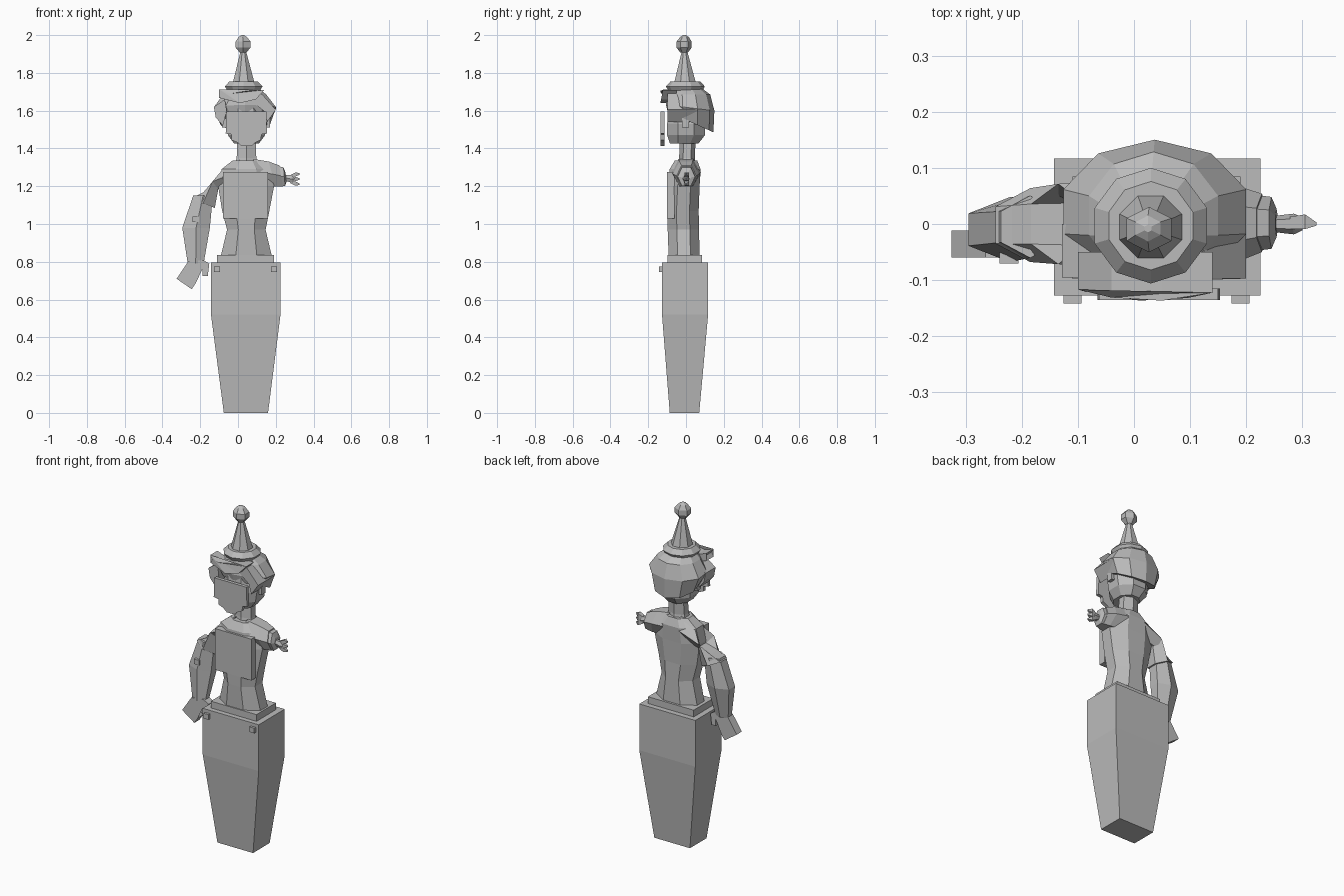
import bpy, bmesh, math
from mathutils import Vector

grey = bpy.data.materials.new("plain grey")
grey.diffuse_color = (0.5, 0.5, 0.5, 1)


def finish(name, bm):
    bmesh.ops.recalc_face_normals(bm, faces=bm.faces)
    mesh = bpy.data.meshes.new(name)
    bm.to_mesh(mesh)
    bm.free()
    mesh.materials.append(grey)
    obj = bpy.data.objects.new(name, mesh)
    bpy.context.collection.objects.link(obj)
    return obj


def loft(name, rows, n=8):
    """Skin rings given as (x, y, z, half_u, half_v, angle in xz plane, tilt along y)."""
    bm = bmesh.new()
    k = 1 / math.cos(math.pi / n)
    rings = []
    for row in rows:
        x, y, z, ru, rv, ang, tilt = (tuple(row) + (0, 0))[:7]
        a = math.radians(ang)
        u = Vector((math.cos(a), 0, math.sin(a))) * ru * k
        v = Vector((0, 1, tilt)) * rv * k
        ring = []
        for i in range(n):
            t = 2 * math.pi * (i + 0.5) / n
            ring.append(bm.verts.new(Vector((x, y, z)) + u * math.cos(t) + v * math.sin(t)))
        rings.append(ring)
    for a, b in zip(rings, rings[1:]):
        for i in range(n):
            j = (i + 1) % n
            bm.faces.new((a[i], a[j], b[j], b[i]))
    bm.faces.new(rings[0])
    bm.faces.new(rings[-1])
    return finish(name, bm)


def prism(name, outline, y0, y1, bend=0.0):
    """Extrude an xz outline from y0 to y1, optionally curving the front backwards."""
    bm = bmesh.new()
    front = [bm.verts.new((x, y0 + bend * (x - 0.03) ** 2, z)) for x, z in outline]
    back = [bm.verts.new((x, y1, z)) for x, z in outline]
    bm.faces.new(front)
    bm.faces.new(back)
    for i in range(len(outline)):
        j = (i + 1) % len(outline)
        bm.faces.new((front[i], front[j], back[j], back[i]))
    bmesh.ops.triangulate(bm, faces=[f for f in bm.faces if len(f.verts) > 4])
    return finish(name, bm)


def box(name, x0, x1, y0, y1, z0, z1):
    return prism(name, [(x0, z0), (x1, z0), (x1, z1), (x0, z1)], y0, y1)


# Tapered pedestal with top slab and two knobs
loft("pedestal", [(0.042, -0.008, 0, 0.117, 0.078),
                  (0.041, -0.005, 0.52, 0.184, 0.122),
                  (0.041, -0.005, 0.795, 0.184, 0.122)], 4)
box("pedestal_slab", -0.11, 0.19, -0.098, 0.085, 0.79, 0.835)
for side, x in (("left", -0.11), ("right", 0.19)):
    box("knob_" + side, x - 0.016, x + 0.016, -0.142, -0.125, 0.745, 0.775)

# Torso and neck
loft("torso", [(0.044, -0.01, 0.83, 0.135, 0.082),
               (0.044, -0.014, 0.97, 0.102, 0.083),
               (0.041, -0.016, 1.07, 0.125, 0.083),
               (0.043, -0.01, 1.2, 0.148, 0.082),
               (0.043, -0.005, 1.29, 0.13, 0.082),
               (0.045, 0.0, 1.335, 0.075, 0.06)])
loft("neck", [(0.045, 0.005, 1.29, 0.068, 0.045),
              (0.045, 0.005, 1.35, 0.052, 0.036),
              (0.045, 0.01, 1.46, 0.048, 0.036)], 6)
box("shirt_panel", -0.08, 0.158, -0.1, -0.06, 1.03, 1.275)

# Hanging arm, sleeve, hand and button
loft("left_sleeve", [(-0.01, 0, 1.275, 0.07, 0.068, 75),
                     (-0.135, 0, 1.225, 0.075, 0.062, 50),
                     (-0.185, -0.002, 1.11, 0.067, 0.057, -22)], 6)
loft("left_arm", [(-0.185, -0.005, 1.15, 0.052, 0.048),
                  (-0.222, -0.01, 0.98, 0.073, 0.05),
                  (-0.224, -0.032, 0.79, 0.042, 0.028)], 6)
prism("left_hand", [(-0.265, 0.80), (-0.325, 0.71), (-0.245, 0.655), (-0.222, 0.69),
                    (-0.255, 0.735), (-0.232, 0.775), (-0.187, 0.765), (-0.187, 0.725),
                    (-0.16, 0.725), (-0.152, 0.79), (-0.185, 0.81)], -0.06, -0.012)
box("arm_button", -0.24, -0.206, -0.07, -0.04, 1.01, 1.04)

# Short sleeve, broken arm stump and split end
loft("right_sleeve", [(0.10, 0, 1.275, 0.072, 0.068, 105),
                      (0.18, 0, 1.265, 0.068, 0.06, 105),
                      (0.228, 0.002, 1.255, 0.056, 0.045, 100)], 6)
loft("right_stump", [(0.20, 0.002, 1.255, 0.055, 0.045, 95),
                     (0.245, 0.002, 1.25, 0.05, 0.04, 95),
                     (0.254, 0.002, 1.247, 0.025, 0.022, 95)], 6)
loft("broken_shaft", [(0.245, 0, 1.245, 0.016, 0.012, 95),
                      (0.285, 0, 1.238, 0.02, 0.016, 95),
                      (0.30, 0, 1.237, 0.012, 0.01, 95)], 6)
for i, dz in enumerate((0.027, 0.0, -0.027)):
    loft("splinter_%d" % i, [(0.278, 0.002, 1.238 + dz * 0.4, 0.011, 0.011, 90),
                             (0.305, 0.004, 1.238 + dz * 0.9, 0.011, 0.013, 90),
                             (0.325, 0, 1.238 + dz, 0.004, 0.003, 90)], 4)

# Head, face plate and ears
loft("head", [(0.045, -0.01, 1.425, 0.065, 0.075),
              (0.045, 0.0, 1.47, 0.098, 0.1),
              (0.045, 0.0, 1.53, 0.108, 0.1),
              (0.04, 0.0, 1.63, 0.1, 0.09)])
prism("face_plate", [(-0.062, 1.595), (-0.065, 1.48), (-0.035, 1.475), (-0.035, 1.445),
                     (0.0, 1.43), (0.02, 1.412), (0.07, 1.412), (0.09, 1.43),
                     (0.12, 1.445), (0.125, 1.475), (0.153, 1.48), (0.15, 1.595)],
      -0.135, -0.115)
for side, x in (("left", -0.07), ("right", 0.155)):
    box("ear_" + side, x - 0.014, x + 0.014, -0.02, 0.015, 1.51, 1.58)

# Hair cap, side locks and swept fringe
loft("hair", [(0.038, 0.024, 1.54, 0.13, 0.115, 0, -0.45),
              (0.037, 0.022, 1.615, 0.163, 0.122, 0, -0.12),
              (0.035, 0.015, 1.685, 0.115, 0.108),
              (0.03, 0.0, 1.73, 0.065, 0.065)], 10)
prism("right_lock", [(0.06, 1.66), (0.14, 1.595), (0.155, 1.54), (0.2, 1.605), (0.125, 1.69)],
      -0.097, 0.06)
prism("left_lock", [(-0.07, 1.66), (-0.128, 1.62), (-0.118, 1.565), (-0.08, 1.52), (-0.06, 1.6)],
      -0.095, 0.0)
prism("fringe", [(-0.1, 1.713), (-0.085, 1.69), (-0.1, 1.668), (0.01, 1.64), (0.095, 1.66),
                 (0.14, 1.71), (0.05, 1.705), (-0.04, 1.69)], -0.137, -0.05, 1.2)

# Party hat with brim and pompom
loft("hat_brim", [(0.03, -0.003, 1.705, 0.085, 0.085), (0.03, -0.003, 1.728, 0.1, 0.098),
                  (0.03, -0.003, 1.755, 0.075, 0.075)], 10)
loft("hat_cone", [(0.03, -0.005, 1.745, 0.058, 0.058), (0.028, -0.008, 1.925, 0.012, 0.012)], 8)
loft("pompom", [(0.027, -0.01, 1.908, 0.018, 0.018), (0.027, -0.01, 1.935, 0.04, 0.035),
                (0.027, -0.01, 1.965, 0.04, 0.035), (0.025, -0.008, 1.99, 0.022, 0.02),
                (0.025, -0.008, 2.0, 0.006, 0.006)], 6)
